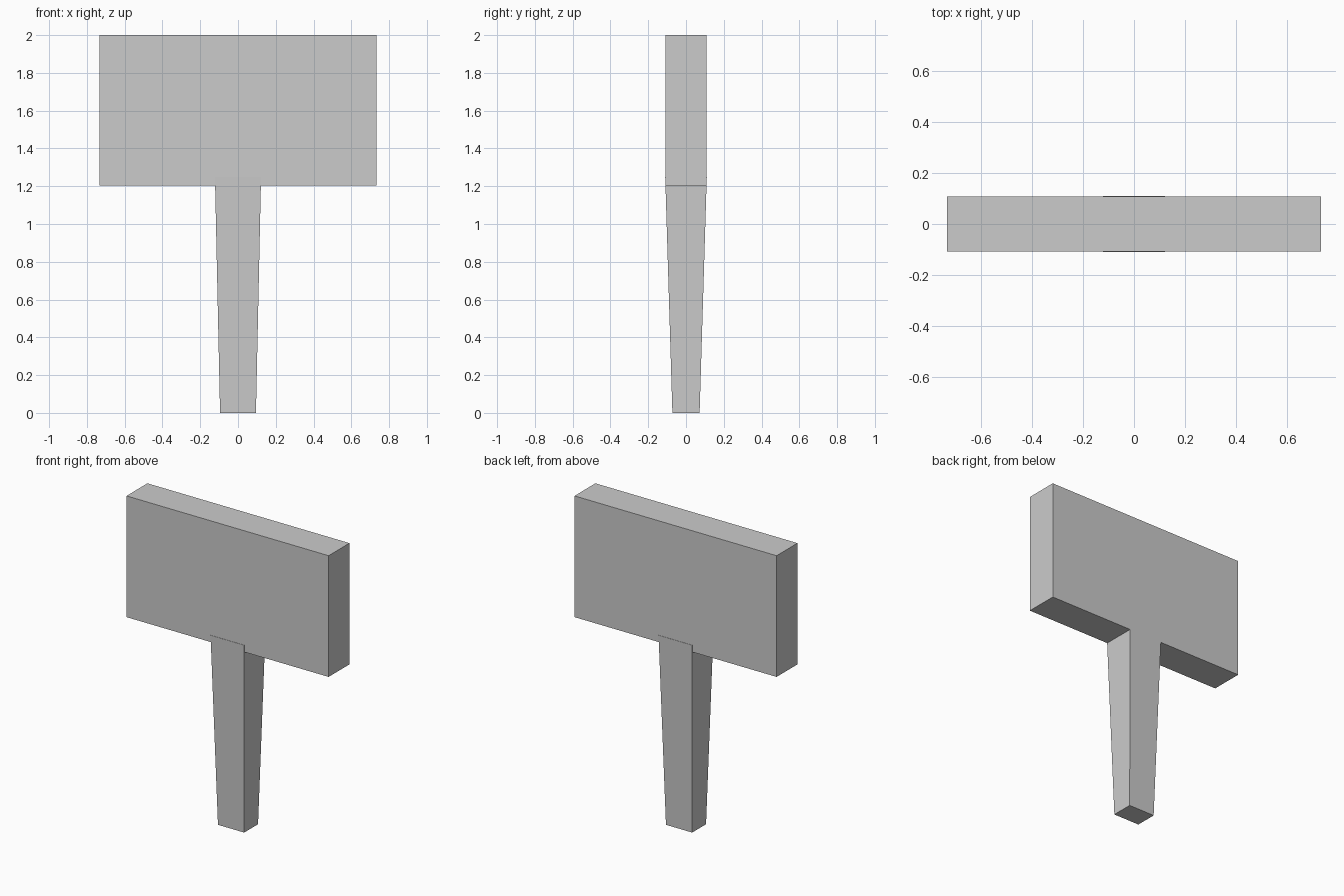
import bpy
import bmesh

default = bpy.data.objects.get("Cube")
if default:
    bpy.data.objects.remove(default, do_unlink=True)

# Single plain grey
GREY = (0.6, 0.6, 0.6, 1.0)
grey = bpy.data.materials.new("plain grey")
grey.use_nodes = True
grey.diffuse_color = GREY
for node in grey.node_tree.nodes:
    if node.type == 'BSDF_PRINCIPLED':
        node.inputs["Base Color"].default_value = GREY


def tapered_block(name, bottom, top, z_bottom, z_top):
    """Box whose bottom and top have their own (x, y) half sizes."""
    bm = bmesh.new()
    bmesh.ops.create_cube(bm, size=2)
    for v in bm.verts:
        half, z = (top, z_top) if v.co.z > 0 else (bottom, z_bottom)
        v.co = (v.co.x * half[0], v.co.y * half[1], z)
    mesh = bpy.data.meshes.new(name)
    bm.to_mesh(mesh)
    bm.free()
    mesh.materials.append(grey)
    obj = bpy.data.objects.new(name, mesh)
    bpy.context.collection.objects.link(obj)
    return obj


# Wide rectangular head
tapered_block("head", (0.733, 0.108), (0.733, 0.108), 1.205, 2.0)

# Handle widening upwards, its top just proud of the head's faces
tapered_block("handle", (0.095, 0.072), (0.122, 0.11), 0.0, 1.25)
